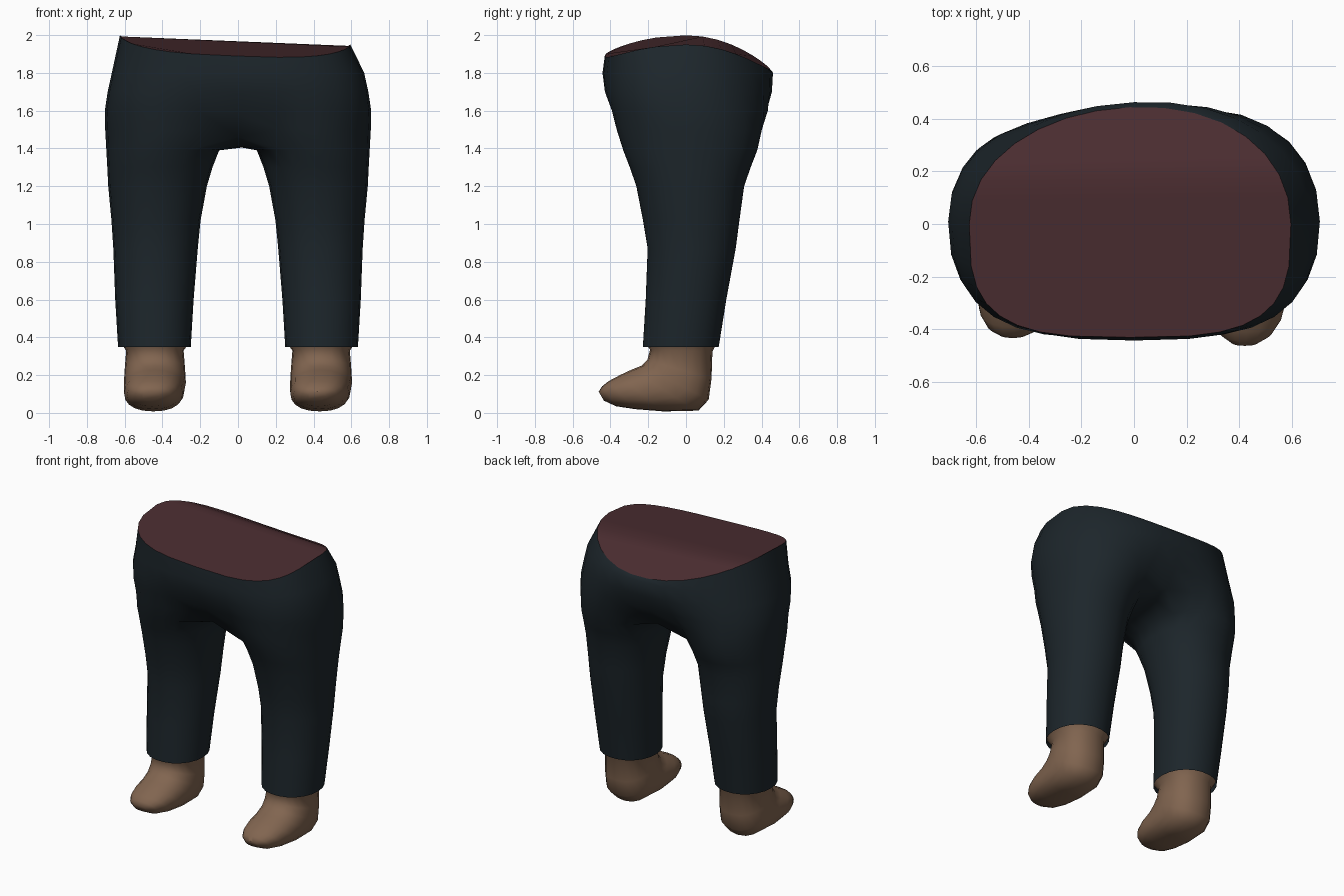
import bpy, bmesh
from math import sin, cos, pi, radians

if "Cube" in bpy.data.objects:
    bpy.data.objects.remove(bpy.data.objects["Cube"])

H = 16      # steps round half the waist
C = 6       # steps across the crotch


def finish(name, bm, color, angle=60):
    bmesh.ops.recalc_face_normals(bm, faces=bm.faces)
    me = bpy.data.meshes.new(name)
    bm.to_mesh(me)
    bm.free()
    ob = bpy.data.objects.new(name, me)
    bpy.context.collection.objects.link(ob)
    mat = bpy.data.materials.new(name + "_colour")
    mat.diffuse_color = (*color, 1)
    mat.use_nodes = True
    mat.node_tree.nodes["Principled BSDF"].inputs["Base Color"].default_value = mat.diffuse_color
    me.materials.append(mat)
    bpy.ops.object.select_all(action='DESELECT')
    ob.select_set(True)
    bpy.context.view_layer.objects.active = ob
    bpy.ops.object.shade_smooth_by_angle(angle=radians(angle))
    return ob


def power(v, n):
    return (1 if v >= 0 else -1) * abs(v) ** (2 / n)


def bridge(bm, a, b):
    for i in range(len(a)):
        j = (i + 1) % len(a)
        bm.faces.new((a[i], a[j], b[j], b[i]))


def waist_point(k, side, ax, yf, yb, cx=0.0, nf=2.8):
    # squarer in front, rounder and slightly skewed at the back
    t = pi * k / H
    n = nf if k < H / 2 else 2.1
    x = side * ax * power(sin(t), n)
    y = -power(cos(t), n)
    y = y * yb * (1 + 0.1 * x) if y > 0 else -y * yf
    return x + cx, y


def leg_point(k, xi, xo, yf, yb, n=2.1):
    # angle runs from the inner front, round the outside, then across the inside
    deg = 50 + 260 * k / H if k <= H else 310 + 100 * (k - H) / C
    p = radians(deg)
    x = (xi + xo) / 2 - (xo - xi) / 2 * power(cos(p), n)
    return x, (yf + yb) / 2 - (yb - yf) / 2 * power(sin(p), n)


def rim_point(k, side):
    x, y = waist_point(k, side, 0.61, -0.43, 0.443, -0.015, 3.3)
    drop = 0.085 * (y / 0.43) ** 2 if y < 0 else 0.15 * (y / 0.44) ** 2
    return x, y, 1.974 - 0.04 * x - drop


def hip_point(k, side, z, ax, yf, yb, f):
    # mixes a waist oval with the tops of the two legs
    wx, wy = waist_point(k, side, ax, yf, yb)
    lx, ly = leg_point(k, 0.0, ax, yf, yb)
    if k in (0, H):
        lx = 0
    if side < 0 and ly > 0:
        ly *= 0.92
    dz = -0.04 * (1 - f) if k in (0, H) else 0
    return side * lx * (1 - f) + wx * f, wy * f + ly * (1 - f), z + dz


def full_ring(fn):
    return [fn(k, 1) for k in range(H + 1)] + [fn(k, -1) for k in range(H - 1, 0, -1)]


# trousers: waist and hips
bm = bmesh.new()
rings = [[bm.verts.new(p) for p in full_ring(rim_point)]]
for z, ax, yf, yb, f in [(1.80, 0.668, -0.442, 0.462, 1), (1.70, 0.69, -0.44, 0.462, 0.85),
                         (1.60, 0.705, -0.405, 0.445, 0.5), (1.50, 0.703, -0.37, 0.405, 0)]:
    rings.append([bm.verts.new(p) for p in
                  full_ring(lambda k, s: hip_point(k, s, z, ax, yf, yb, f))])
for a, b in zip(rings, rings[1:]):
    bridge(bm, a, b)

# trousers: crotch strip and legs
last = rings[-1]
front, back = last[0], last[H]
crotch = []
for j in range(1, C):
    s = j / C
    y = back.co.y + (front.co.y - back.co.y) * s
    crotch.append(bm.verts.new((0.02, y, 1.405 + 0.05 * (2 * s - 1) ** 2)))
legs = [(1.39, 0.10, 0.697, -0.335, 0.38), (1.30, 0.135, 0.692, -0.30, 0.345),
        (1.20, 0.165, 0.687, -0.265, 0.31), (1.02, 0.198, 0.67, -0.23, 0.285),
        (0.87, 0.213, 0.66, -0.205, 0.265), (0.60, 0.235, 0.65, -0.215, 0.215),
        (0.35, 0.25, 0.635, -0.23, 0.175)]
for side in (1, -1):
    half = [last[k if side > 0 else -k] for k in range(H + 1)]
    prev = half + crotch
    for z, xi, xo, yf, yb in legs:
        if side < 0 and z > 1.1:
            yb -= 0.02
        ring = []
        for k in range(H + C):
            x, y = leg_point(k, xi, xo, yf, yb)
            ring.append(bm.verts.new((side * x, y, z)))
        bridge(bm, prev, ring)
        prev = ring
finish("trousers", bm, (0.012, 0.019, 0.024), 80)

# lining that closes the waist, folded along a line just behind the sides
bm = bmesh.new()
vs = [bm.verts.new(p) for p in full_ring(rim_point)]
a, b = H // 2 + 2, 2 * H - H // 2 - 2
bm.faces.new(vs[a:b + 1])
bm.faces.new(vs[b:] + vs[:a + 1])
finish("waist_lining", bm, (0.07, 0.026, 0.03), 50)

# boots: each section runs from a front/top point to a back/bottom point
sections = [(-0.22, 0.375, 0.165, 0.375, 0.185), (-0.19, 0.335, 0.14, 0.325, 0.152),
            (-0.205, 0.28, 0.135, 0.18, 0.160), (-0.235, 0.25, 0.12, 0.07, 0.164),
            (-0.29, 0.228, 0.06, 0.012, 0.160), (-0.35, 0.20, -0.12, 0.008, 0.155),
            (-0.41, 0.168, -0.27, 0.02, 0.135), (-0.445, 0.14, -0.37, 0.035, 0.10),
            (-0.462, 0.112, -0.435, 0.065, 0.05)]
for side, label in ((1, "left"), (-1, "right")):
    bm = bmesh.new()
    prev = None
    for n, (y0, z0, y1, z1, w) in enumerate(sections):
        toe = max(0, n - 3) / 5          # the toes swing a little to one side
        ring = []
        for i in range(20):
            t = 2 * pi * i / 20
            u = (1 - power(cos(t), 2.3)) / 2
            y = y0 + (y1 - y0) * u + (0.03 * toe if side < 0 else 0)
            ring.append(bm.verts.new((side * 0.44 - 0.02 * toe + w * power(sin(t), 2.3),
                                      y, z0 + (z1 - z0) * u)))
        if prev:
            bridge(bm, prev, ring)
        else:
            bm.faces.new(ring)
        prev = ring
    bm.faces.new(prev)
    finish(label + "_boot", bm, (0.22, 0.13, 0.08), 60)
